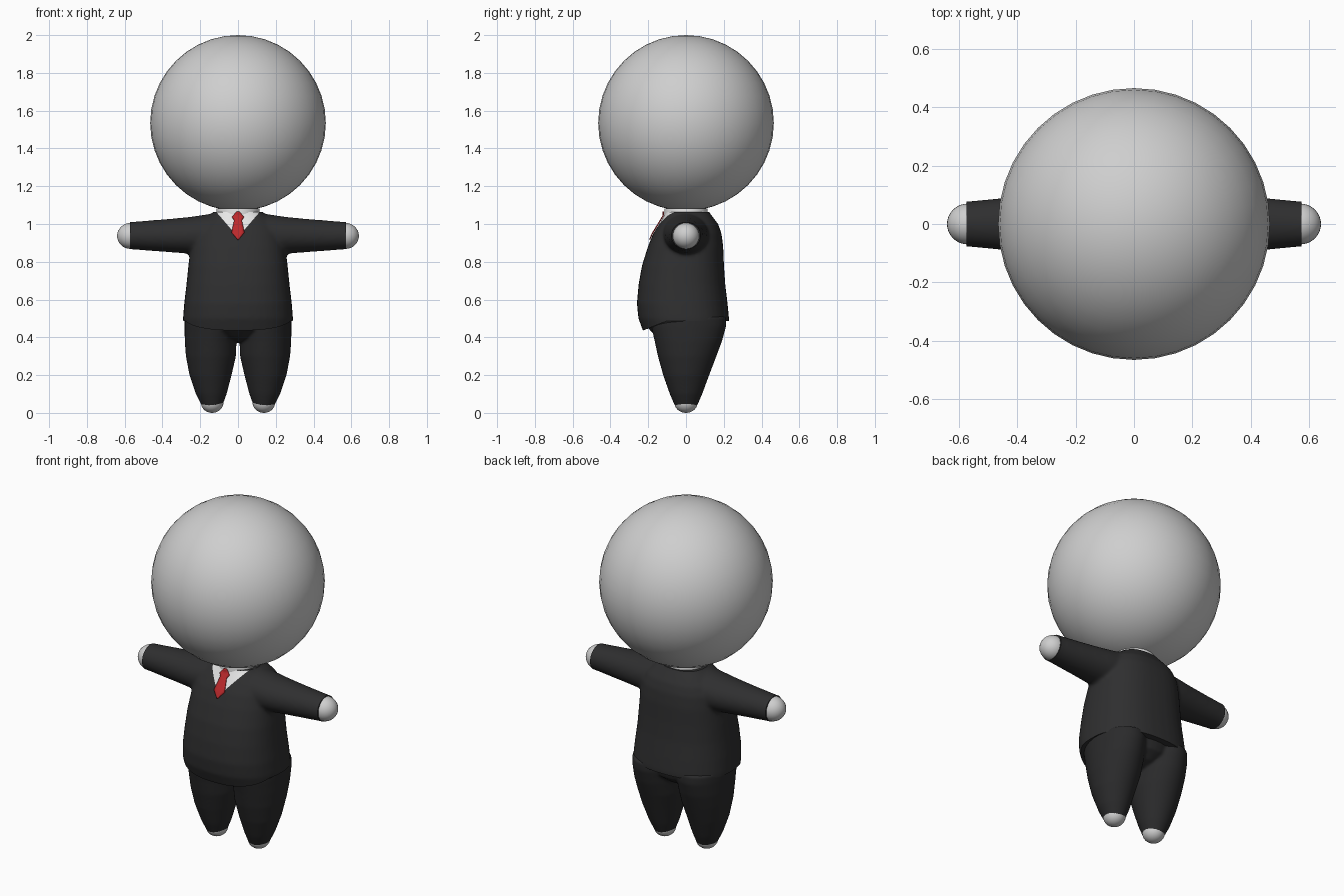
import bpy, bmesh, math
from mathutils import Vector, Matrix
from mathutils.bvhtree import BVHTree

if "Cube" in bpy.data.objects:
    bpy.data.objects.remove(bpy.data.objects["Cube"])


def material(name, rgb):
    m = bpy.data.materials.new(name)
    m.diffuse_color = (*rgb, 1)
    m.use_nodes = True
    m.node_tree.nodes["Principled BSDF"].inputs["Base Color"].default_value = m.diffuse_color
    return m


SKIN = material("pale grey skin", (0.62, 0.62, 0.62))
SHIRT = material("white shirt", (0.8, 0.8, 0.8))
JACKET = material("charcoal jacket", (0.028, 0.028, 0.029))
TROUSERS = material("dark trousers", (0.023, 0.023, 0.024))
RED = material("red tie", (0.5, 0.022, 0.025))


def finish(bm, name, mats, angle=40):
    me = bpy.data.meshes.new(name)
    bmesh.ops.recalc_face_normals(bm, faces=bm.faces)
    for f in bm.faces:
        f.smooth = True
    bm.to_mesh(me)
    me.set_sharp_from_angle(angle=math.radians(angle))
    for m in mats:
        me.materials.append(m)
    ob = bpy.data.objects.new(name, me)
    bpy.context.collection.objects.link(ob)
    return ob


def ball(name, centre, radii, mat, seg=32):
    bm = bmesh.new()
    mtx = Matrix.Translation(centre) @ Matrix.Diagonal((*radii, 1))
    bmesh.ops.create_uvsphere(bm, u_segments=seg, v_segments=seg // 2, radius=1, matrix=mtx)
    return finish(bm, name, [mat])


def loft(bm, rings, power=2.0, n=40):
    """Closed tube through rings of (centre, half axis u, half axis v)."""
    loops = []
    for c, u, v in rings:
        loop = []
        for i in range(n):
            a = 2 * math.pi * i / n
            ca, sa = math.cos(a), math.sin(a)
            cu = math.copysign(abs(ca) ** (2 / power), ca)
            cv = math.copysign(abs(sa) ** (2 / power), sa)
            loop.append(bm.verts.new(Vector(c) + Vector(u) * cu + Vector(v) * cv))
        loops.append(loop)
    faces = [bm.faces.new((p[i], p[(i + 1) % n], q[(i + 1) % n], q[i]))
             for p, q in zip(loops, loops[1:]) for i in range(n)]
    faces += [bm.faces.new(loops[0]), bm.faces.new(loops[-1])]
    bmesh.ops.recalc_face_normals(bm, faces=faces)


def upright(z, x0, x1, y0, y1):
    return ((x0 + x1) / 2, (y0 + y1) / 2, z), ((x1 - x0) / 2, 0, 0), (0, (y1 - y0) / 2, 0)


def fuse(bm, voxel=0.01, smooth=8):
    """Merge overlapping lofts into one soft skin."""
    me = bpy.data.meshes.new("tmp")
    bm.to_mesh(me)
    ob = bpy.data.objects.new("tmp", me)
    bpy.context.collection.objects.link(ob)
    r = ob.modifiers.new("remesh", 'REMESH')
    r.mode = 'VOXEL'
    r.voxel_size = voxel
    s = ob.modifiers.new("smooth", 'SMOOTH')
    s.factor, s.iterations = 0.5, smooth
    out = bmesh.new()
    out.from_object(ob, bpy.context.evaluated_depsgraph_get())
    bpy.data.objects.remove(ob)
    bpy.data.meshes.remove(me)
    return out


def slice_mesh(bm, co, no, clear=False, where=None):
    faces = [f for f in bm.faces if where is None or where(f.calc_center_median())]
    geom = list({e for f in faces for e in f.edges}) + list({v for f in faces for v in f.verts}) + faces
    bmesh.ops.bisect_plane(bm, geom=geom, plane_co=co, plane_no=no, clear_outer=clear)


def cap(bm):
    bmesh.ops.holes_fill(bm, edges=[e for e in bm.edges if e.is_boundary], sides=0)


# Head, hands and feet
ball("head", (0, 0, 1.535), (0.465,) * 3, SKIN, 40)
for s, side in ((-1, "right"), (1, "left")):
    ball(side + "_hand", (s * 0.568, 0, 0.937), (0.072, 0.07, 0.069), SKIN)
    ball(side + "_foot", (s * 0.137, 0, 0.056), (0.06, 0.062, 0.056), SKIN)

# Trousers: two tapered legs fused with a pelvis
bm = bmesh.new()
LEG = [(0.01, 0.098, 0.177, -0.04, 0.04), (0.04, 0.082, 0.193, -0.06, 0.06),
       (0.1, 0.06, 0.223, -0.086, 0.086), (0.2, 0.034, 0.257, -0.121, 0.123),
       (0.3, 0.011, 0.276, -0.149, 0.161), (0.38, 0.008, 0.282, -0.166, 0.191),
       (0.46, 0.005, 0.283, -0.185, 0.213), (0.51, 0.005, 0.282, -0.185, 0.213)]
for s in (-1, 1):
    loft(bm, [upright(z, s * a, s * b, f, k) for z, a, b, f, k in LEG])
PELVIS = [(0.375, 0.04, -0.07, 0.07), (0.40, 0.1, -0.15, 0.13),
          (0.44, 0.18, -0.195, 0.18), (0.51, 0.24, -0.21, 0.2)]
loft(bm, [upright(z, -w, w, f, k) for z, w, f, k in PELVIS])
bm = fuse(bm, 0.008, 6)
slice_mesh(bm, (0, 0, 0.038), (0, 0, -1), True)
cap(bm)
finish(bm, "trousers", [TROUSERS])

# Jacket: round torso fused with straight sleeves
bm = bmesh.new()
TORSO = [(0.38, 0.25, -0.19, 0.19), (0.43, 0.287, -0.226, 0.222), (0.50, 0.291, -0.252, 0.228),
         (0.58, 0.285, -0.26, 0.22), (0.68, 0.273, -0.251, 0.208), (0.78, 0.263, -0.233, 0.201),
         (0.88, 0.25, -0.202, 0.197), (0.95, 0.235, -0.173, 0.188), (1.0, 0.21, -0.142, 0.17),
         (1.04, 0.165, -0.118, 0.14), (1.065, 0.125, -0.104, 0.12), (1.1, 0.115, -0.1, 0.11)]
loft(bm, [upright(z, -w, w, f, k) for z, w, f, k in TORSO], 2.4)
SLEEVE = [(0.05, 0.84, 1.05, 0.12), (0.15, 0.835, 1.053, 0.125), (0.25, 0.842, 1.038, 0.115),
          (0.35, 0.85, 1.028, 0.101), (0.45, 0.857, 1.02, 0.089), (0.55, 0.865, 1.012, 0.079),
          (0.62, 0.868, 1.008, 0.076)]
for s in (-1, 1):
    loft(bm, [((s * x, 0, (a + b) / 2), (0, w, 0), (0, 0, (b - a) / 2)) for x, a, b, w in SLEEVE])
bm = fuse(bm)
# cuffs and neck opening
for s in (-1, 1):
    slice_mesh(bm, (s * 0.573, 0, 0), (s, 0, 0), True)
slice_mesh(bm, (0, 0, 1.064), (0, 0, 1), True)
# hem: level at the back, dipping under the belly
HEM, DIP = 0.487, 0.4
slice_mesh(bm, (0, 0, HEM), (0, 0, 1), where=lambda c: c.z < 0.6)
slice_mesh(bm, (0, -0.1, HEM), (0, -DIP, 1), where=lambda c: c.z < 0.6)
low = [f for f in bm.faces
       if f.calc_center_median().z < HEM + min(0, DIP * (f.calc_center_median().y + 0.1))]
bmesh.ops.delete(bm, geom=low, context='FACES')
cap(bm)
# V-shaped shirt opening
V_Z, V_SLOPE = 0.93, 0.86
for s in (-1, 1):
    slice_mesh(bm, (0, 0, V_Z), (s, 0, -V_SLOPE), where=lambda c: c.y < 0 and c.z > 0.9)
for f in bm.faces:
    c = f.calc_center_median()
    if c.y < -0.02 and abs(c.x) < (c.z - V_Z) * V_SLOPE and c.z < 1.063:
        f.material_index = 1
jacket_tree = BVHTree.FromBMesh(bm)
finish(bm, "jacket", [JACKET, SHIRT])

# Shirt collar
bm = bmesh.new()
loft(bm, [upright(z, -w, w, -w, w) for z, w in ((1.0, 0.112), (1.055, 0.115), (1.083, 0.113))])
collar_tree = BVHTree.FromBMesh(bm)
finish(bm, "collar", [SHIRT])

# Tie: knot and blade laid over the shirt front
OUTLINE = [(1.066, 0.008), (1.036, 0.031), (1.02, 0.02), (0.955, 0.034), (0.917, 0.002)]
bm = bmesh.new()
rows = []
for (z0, w0), (z1, w1) in zip(OUTLINE, OUTLINE[1:]):
    for i in range(5):
        t = i / 4
        z, w = z0 + (z1 - z0) * t, w0 + (w1 - w0) * t
        row = []
        for k in (-1, -0.5, 0, 0.5, 1):
            hits = [tr.ray_cast(Vector((k * w, -1, z)), Vector((0, 1, 0)))[0]
                    for tr in (jacket_tree, collar_tree)]
            y = min([h.y for h in hits if h] or [-0.11])
            row.append(bm.verts.new((k * w, y - 0.006, z)))
        rows.append(row)
for p, q in zip(rows, rows[1:]):
    for i in range(4):
        bm.faces.new((p[i], p[i + 1], q[i + 1], q[i]))
bmesh.ops.remove_doubles(bm, verts=bm.verts, dist=0.0005)
tie = finish(bm, "tie", [RED])
solid = tie.modifiers.new("thickness", 'SOLIDIFY')
solid.thickness, solid.offset = 0.006, 0
